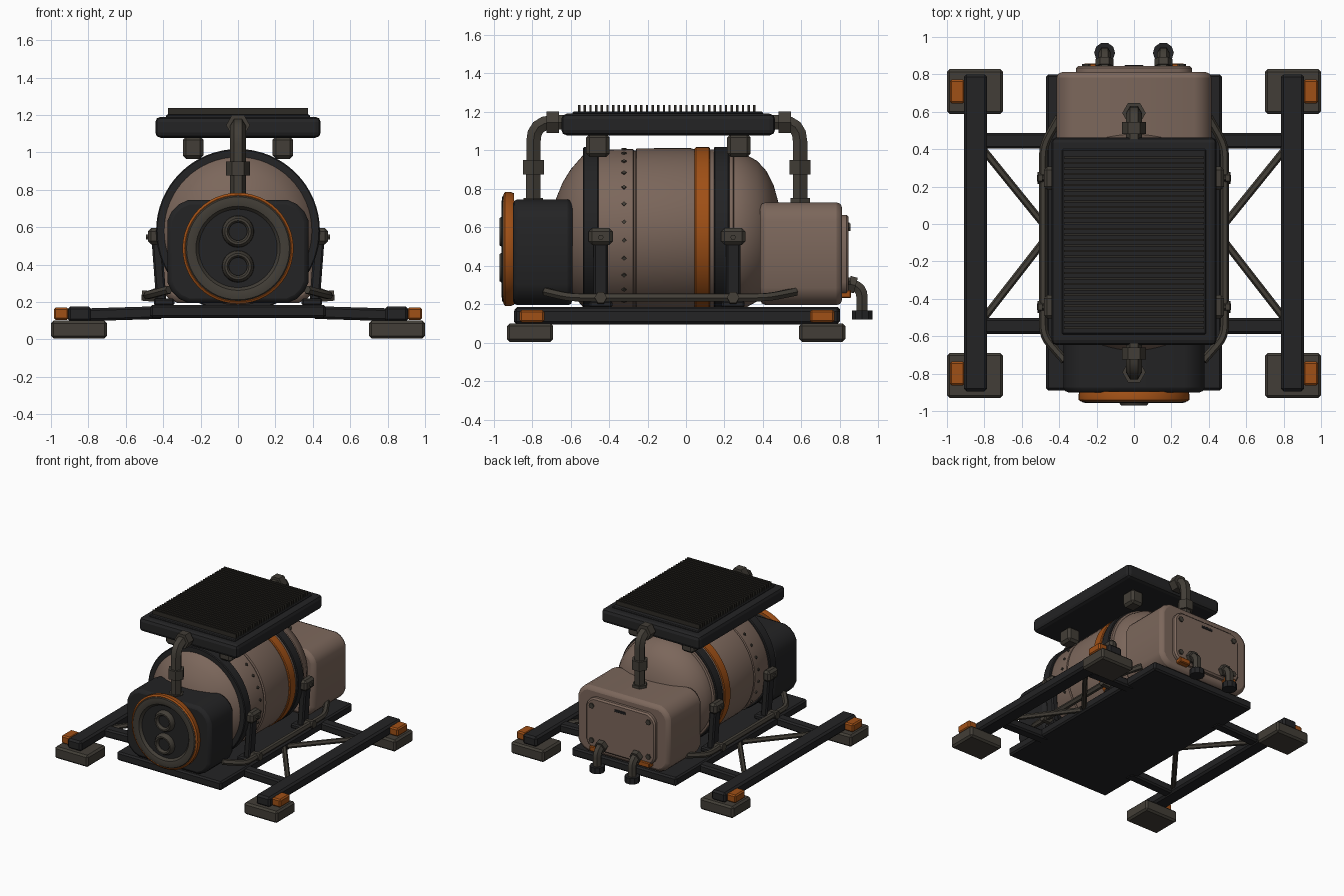
import bpy, bmesh, math
from mathutils import Vector, Matrix

if "Cube" in bpy.data.objects:
    bpy.data.objects.remove(bpy.data.objects["Cube"], do_unlink=True)


def material(name, rgb):
    m = bpy.data.materials.new(name)
    m.use_nodes = True
    m.diffuse_color = (*rgb, 1)
    m.node_tree.nodes["Principled BSDF"].inputs["Base Color"].default_value = (*rgb, 1)
    return m


TAN = material("tan paint", (.2, .135, .105))
DARK = material("dark metal", (.017, .017, .018))
GREY = material("warm grey metal", (.055, .048, .038))
ORANGE = material("orange paint", (.35, .08, .008))
RIB = material("rib brown", (.027, .024, .019))


def finish(name, bm, mat, bevel=0, segments=2, smooth=True):
    bmesh.ops.recalc_face_normals(bm, faces=bm.faces[:])
    me = bpy.data.meshes.new(name)
    bm.to_mesh(me)
    bm.free()
    ob = bpy.data.objects.new(name, me)
    bpy.context.collection.objects.link(ob)
    me.materials.append(mat)
    if bevel:
        mod = ob.modifiers.new("edge", "BEVEL")
        mod.width, mod.segments, mod.limit_method = bevel, segments, "ANGLE"
    if smooth:
        select(ob)
        bpy.ops.object.shade_smooth_by_angle(angle=math.radians(32))
    return ob


def select(ob):
    bpy.ops.object.select_all(action="DESELECT")
    ob.select_set(True)
    bpy.context.view_layer.objects.active = ob


def box(name, mat, xs, ys, zs, bevel=.012, corner=0, segments=1):
    """Box between limits; corner rounds the four edges running along y."""
    bm = bmesh.new()
    bmesh.ops.create_cube(bm, size=1)
    lims = (xs, ys, zs)
    for v in bm.verts:
        v.co = [lims[i][0] if v.co[i] < 0 else lims[i][1] for i in range(3)]
    if corner:
        edges = [e for e in bm.edges if abs(e.verts[0].co.y - e.verts[1].co.y) > 1e-4]
        bmesh.ops.bevel(bm, geom=edges, offset=corner, segments=3, profile=.4, affect="EDGES")
    return finish(name, bm, mat, bevel, segments, smooth=bool(corner))


def lathe(name, mat, profile, x=0, z=0, sides=48, closed=False):
    """Spin (y, radius) points round an axis along y."""
    bm = bmesh.new()
    vs = [bm.verts.new((0, y, r)) for y, r in profile]
    pairs = list(zip(vs, vs[1:])) + ([(vs[-1], vs[0])] if closed else [])
    edges = [bm.edges.new(p) for p in pairs]
    bmesh.ops.spin(bm, geom=vs + edges, axis=(0, 1, 0), cent=(0, 0, 0),
                   angle=math.tau, steps=sides, use_duplicate=False)
    bmesh.ops.remove_doubles(bm, verts=bm.verts[:], dist=1e-4)
    bmesh.ops.translate(bm, verts=bm.verts[:], vec=(x, 0, z))
    return finish(name, bm, mat)


def tube(name, mat, points, r, bend=0, sides=1):
    """Round pipe through the points, with rounded bends."""
    pts = [Vector(p) for p in points]
    path = [pts[0]]
    for a, b, c in zip(pts, pts[1:], pts[2:]):
        p, q = b + (a - b).normalized() * bend, b + (c - b).normalized() * bend
        path += [p.lerp(b, t).lerp(b.lerp(q, t), t) for t in (0, .25, .5, .75, 1)] if bend else [b]
    path.append(pts[-1])
    cu = bpy.data.curves.new(name, "CURVE")
    cu.dimensions, cu.bevel_depth, cu.bevel_resolution, cu.use_fill_caps = "3D", r, sides, True
    sp = cu.splines.new("POLY")
    sp.points.add(len(path) - 1)
    for sp_pt, co in zip(sp.points, path):
        sp_pt.co = (*co, 1)
    cu.materials.append(mat)
    ob = bpy.data.objects.new(name, cu)
    bpy.context.collection.objects.link(ob)
    select(ob)
    bpy.ops.object.convert(target="MESH")
    ob = bpy.context.object
    bpy.ops.object.shade_smooth_by_angle(angle=math.radians(35))
    return ob


def span(c, half):
    return (c - half, c + half)


def side_span(s, a, b):
    return tuple(sorted((s * a, s * b)))


# Base plate, skid rails, cross beams, feet and lamps
box("base_plate", DARK, (-.47, .47), (-.89, .8), (.115, .185))
for s, side in ((1, "left"), (-1, "right")):
    box(side + "_rail", DARK, side_span(s, .785, .91), (-.895, .8), (.095, .177), .015)
    for y, end in ((-.545, "front"), (.445, "rear")):
        beam = box(f"{side}_{end}_cross_beam", DARK, side_span(s, .4, .8), span(y, .042), (.11, .178))
        for v in beam.data.vertices:
            v.co.z -= .012 * (abs(v.co.x) - .4) / .4
    for y, lamp_y, end in ((-.81, -.8, "front"), (.708, .708, "rear")):
        box(f"{side}_{end}_foot", GREY, side_span(s, .7, 1), span(y, .12), (.005, .1), .014)
        box(f"{side}_{end}_lamp", ORANGE, side_span(s, .905, .985), span(lamp_y, .064), (.105, .17), .01)
    for y0, y1, end in ((-.5, -.11, "front"), (.39, .015, "rear")):
        tube(f"{side}_{end}_diagonal_brace", GREY, [(s * .8, y0, .14), (s * .46, y1 + (y1 - y0) * .12, .15)], .02)

# Tank shell with domed ends, hoops and rivets
AXIS = .58
lathe("tank_shell", TAN, [(-.7, 0), (-.675, .17), (-.64, .255), (-.6, .32), (-.535, .395), (-.46, .422),
                          (-.275, .427), (-.27, .418), (-.262, .418), (-.257, .43), (.02, .432), (.045, .425),
                          (.245, .425), (.25, .41), (.265, .41), (.31, .398), (.37, .365), (.42, .31),
                          (.455, .24), (.48, .15), (.49, 0)], z=AXIS, sides=64)
for name, mat, y0, y1, r in (("front_hoop", DARK, -.535, -.455, .438), ("orange_hoop", ORANGE, .045, .125, .436),
                             ("rear_hoop", DARK, .145, .225, .438)):
    lathe(name, mat, [(y0, .385), (y0, r - .006), (y0 + .006, r), (y1 - .006, r), (y1, r - .006), (y1, .385)],
          z=AXIS, sides=64, closed=True)
for i in range(28):
    a = math.tau * (i + .5) / 28
    d = Vector((math.cos(a), 0, math.sin(a)))
    c = Vector((0, -.322, AXIS))
    tube("tank_rivet", GREY, [c + d * .415, c + d * .434], .012, sides=0)

# Side struts, clamps and handrail pipes
for s, side in ((1, "left"), (-1, "right")):
    for y, end in ((-.443, "front"), (.245, "rear")):
        strut = box(f"{side}_{end}_strut", DARK, side_span(s, .41, .465), span(y, .038), (.17, .57), .01)
        for v in strut.data.vertices:
            v.co.x -= s * .03 * (.57 - v.co.z) / .4
        box(f"{side}_{end}_clamp", GREY, side_span(s, .415, .482), span(y, .063), (.508, .595), .018)
        box(f"{side}_{end}_strut_foot", DARK, side_span(s, .34, .45), span(y, .06), (.18, .22), .01)
        tube(f"{side}_{end}_clamp_bolt", GREY, [(s * .47, y, .548), (s * .492, y, .548)], .015)
    tube(side + "_handrail", GREY, [(s * .37, -.73, .265), (s * .485, -.6, .235), (s * .485, .42, .235),
                                    (s * .4, .57, .265)], .023, .06)
    for y in (-.443, .245):
        tube(side + "_handrail_mount", GREY, [(s * .4, y, .225), (s * .515, y, .235)], .032)

# Front housing with round fan cover
box("front_housing", DARK, (-.377, .377), (-.9, -.59), (.195, .745), .025, .11, 2)
FAN = .487
lathe("fan_orange_rim", ORANGE, [(-.895, .27), (-.895, .29), (-.912, .297), (-.94, .297), (-.948, .285), (-.94, .25)],
      z=FAN, closed=True)
lathe("fan_grey_ring", GREY, [(-.9, .28), (-.94, .288), (-.954, .275), (-.958, .25), (-.952, .225), (-.93, .208),
                              (-.9, .208)], z=FAN, closed=True)
lathe("fan_dark_disc", DARK, [(-.9, .215), (-.932, .215), (-.932, 0)], z=FAN)
for z, name in ((.577, "upper"), (.39, "lower")):
    lathe(name + "_port_ring", GREY, [(-.925, .086), (-.95, .083), (-.97, .07), (-.97, .058), (-.955, .048),
                                      (-.925, .048)], z=z, sides=32, closed=True)
    lathe(name + "_port_core", DARK, [(-.925, .05), (-.945, .05), (-.945, 0)], z=z, sides=32)

# Rear housing with access panel, tabs and drain spouts
box("rear_housing", TAN, (-.414, .414), (.385, .812), (.195, .73), .03, .09, 2)
box("access_panel", TAN, (-.31, .31), (.8, .845), (.245, .665), .012, .07)
box("panel_latch", DARK, (-.05, .05), (.84, .85), (.605, .625), .003)
for s, side in ((1, "left"), (-1, "right")):
    for z in (.32, .6):
        tube(side + "_panel_bolt", GREY, [(s * .255, .835, z), (s * .255, .855, z)], .022)
    box(side + "_drain_tab", ORANGE, side_span(s, .17, .27), (.8, .858), (.232, .275), .006)
    x = s * .157
    tube(side + "_drain_spout", GREY, [(x, .82, .315), (x, .915, .285), (x, .915, .14)], .034, .05)
    tube(side + "_spout_collar", GREY, [(x, .845, .307), (x, .882, .297)], .048)
    tube(side + "_spout_cap", DARK, [(x, .915, .12), (x, .915, .168)], .056, sides=3)

# Roof radiator on blocks
box("radiator_body", DARK, (-.442, .442), (-.648, .463), (1.078, 1.19), .028, 0, 2)
box("radiator_bed", DARK, (-.385, .385), (-.59, .4), (1.18, 1.202), .006)
RIBS = 32
for i in range(RIBS):
    box("radiator_rib", RIB, (-.375, .375), span(-.555 + .91 * i / (RIBS - 1), .006), (1.195, 1.236), 0)
for x in (-.24, .24):
    for y in (-.458, .275):
        box("radiator_block", GREY, span(x, .055), span(y, .061), (.965, 1.085), .018)

# Coolant pipes between the housings and the radiator
for y, inner, end in ((-.793, -.63, "front"), (.593, .45, "rear")):
    d = 1 if inner > y else -1
    tube(end + "_coolant_pipe", GREY, [(0, y, .72), (0, y, 1.145), (0, inner, 1.145)], .043, .1)
    tube(end + "_pipe_collar", GREY, [(0, y, .875), (0, y, .95)], .063)
    tube(end + "_pipe_coupling", GREY, [(0, inner - d * .095, 1.145), (0, inner - d * .03, 1.145)], .064)
    tube(end + "_pipe_base", GREY, [(0, y, .725), (0, y, .752)], .058)
